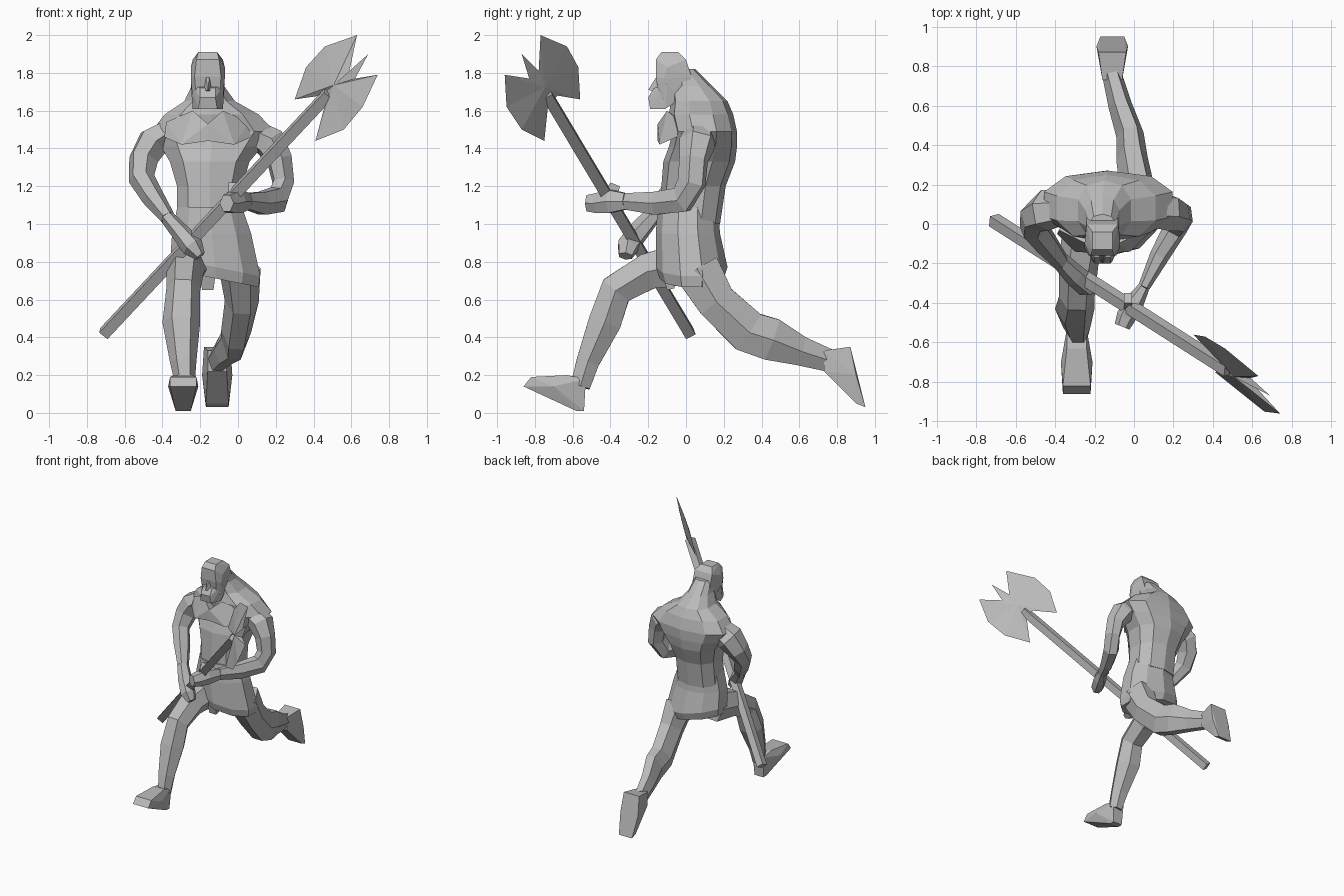
import bpy, bmesh, math
from mathutils import Vector

cube = bpy.data.objects.get("Cube")
if cube:
    bpy.data.objects.remove(cube)

UNIT = 0.01          # all measurements below are in hundredths
CENTRE = -16         # middle line of the body

grey = bpy.data.materials.new("plain grey")
grey.use_nodes = True
grey.diffuse_color = (0.5, 0.5, 0.5, 1)
grey.node_tree.nodes["Principled BSDF"].inputs["Base Color"].default_value = grey.diffuse_color


def finish(name, bm):
    """Turn a bmesh into a flat shaded grey object."""
    bmesh.ops.recalc_face_normals(bm, faces=bm.faces)
    bmesh.ops.scale(bm, vec=Vector((UNIT, UNIT, UNIT)), verts=bm.verts)
    mesh = bpy.data.meshes.new(name)
    bm.to_mesh(mesh)
    bm.free()
    mesh.materials.append(grey)
    obj = bpy.data.objects.new(name, mesh)
    bpy.context.collection.objects.link(obj)
    return obj


def rounded(value, boxy):
    """Push a sine or cosine outwards for a squarer outline."""
    return math.copysign(abs(value) ** boxy, value)


def loft(name, stations, sides=6, side_axis=(1, 0, 0), level=False, turn=0.0, boxy=1.0, shear=None):
    """Skin rings of (x, y, z, half width, half depth) along a path."""
    bm = bmesh.new()
    points = [Vector(s[:3]) for s in stations]
    rings = []
    for i, station in enumerate(stations):
        before, after = points[max(i - 1, 0)], points[min(i + 1, len(points) - 1)]
        tangent = Vector((0, 0, 1)) if level else (after - before).normalized()
        wide = Vector(side_axis)
        wide = (wide - tangent * wide.dot(tangent)).normalized()
        deep = tangent.cross(wide)
        ring = []
        for k in range(sides):
            angle = math.tau * k / sides + turn
            co = points[i] + wide * rounded(math.cos(angle), boxy) * station[3]
            co += deep * rounded(math.sin(angle), boxy) * station[4]
            if shear:
                co.z += shear(co)
            ring.append(bm.verts.new(co))
        rings.append(ring)
    for low, high in zip(rings, rings[1:]):
        for k in range(sides):
            n = (k + 1) % sides
            bm.faces.new((low[k], low[n], high[n], high[k]))
    bm.faces.new(rings[0])
    bm.faces.new(rings[-1])
    return finish(name, bm)


def wrap(bm):
    """Shrink-wrap loose points in a convex skin."""
    hull = bmesh.ops.convex_hull(bm, input=bm.verts)
    spare = {v for v in hull["geom_interior"] + hull["geom_unused"] if isinstance(v, bmesh.types.BMVert)}
    bmesh.ops.delete(bm, geom=list(spare), context="VERTS")


def faceted(name, points, centre=CENTRE):
    """Convex block from (offset, y, z) points mirrored across a centre line."""
    bm = bmesh.new()
    for offset, y, z in points:
        for side in ((1, -1) if offset else (1,)):
            bm.verts.new((centre + side * offset, y, z))
    wrap(bm)
    return finish(name, bm)


# Torso, narrow at the waist and broad over the hunched shoulders
loft("torso", [
    (-15, 2, 100, 18, 16), (-15, 4, 120, 18, 17), (-15, 7, 133, 22, 19),
    (-14, 9, 141, 28, 18), (-13, 10, 149, 34, 17), (-14, 8, 158, 26, 17),
    (-15, 7, 165, 14, 15), (-16, 3, 173, 9, 11), (-16, -2, 182, 7, 7),
], sides=10, level=True, turn=math.pi / 10, boxy=0.85)

# Chest muscles
for side, label in ((1, "left"), (-1, "right")):
    bm = bmesh.new()
    for offset, y, z in ((0, -15, 153), (0, -15, 144), (14, -14, 142), (23, -5, 146),
                         (22, -3, 154), (8, -10, 160), (0, 0, 150), (18, 4, 150)):
        bm.verts.new((CENTRE + side * offset, y, z))
    wrap(bm)
    finish(label + "_chest_muscle", bm)

# Kilt, hanging lower on the left
loft("kilt", [
    (-15, 1, 109, 18, 16), (-14, 1, 95, 22, 17), (-12, 3, 78, 25, 19), (-12, 3, 72, 24, 17),
], sides=10, level=True, turn=math.pi / 10,
    shear=lambda co: -0.2 * (co.x - CENTRE) if co.z < 90 else 0)
faceted("front_flap", [(5, -14, 80), (4, -9, 80), (3, -10, 65), (3, -6, 66)])

# Head
faceted("skull", [(9, -10, 183), (6, -16, 187), (5, -13, 191), (5, -4, 191), (8, 0, 187),
                  (8, 3, 178), (9, -12, 177), (7, -16, 178), (6, -14, 174), (6, -14, 165),
                  (7, 0, 168), (8, -12, 166)])
faceted("nose", [(0, -20, 171), (2, -16, 170), (1, -15, 179)])
faceted("beard", [(9, -10, 174), (4, -17, 172), (4, -20, 167), (5, -19, 161),
                  (8, -11, 161), (7, -3, 166)])

# Arms reaching for the shaft
loft("right_arm", [
    (-36, 8, 149, 7, 9), (-45, 7, 143, 9, 11), (-50, 4, 134, 8, 9), (-51, -2, 124, 7, 7),
    (-45, -9, 114, 6, 7), (-37, -19, 103, 4, 5),
], side_axis=(1, 0, 0.4))
loft("right_hand", [
    (-37, -19, 103, 4, 5), (-30, -26, 95, 5, 6), (-24, -31, 88, 6, 6), (-20, -32, 83, 3, 4),
], side_axis=(1, 0, 0.6))
loft("left_arm", [
    (8, 7, 149, 7, 9), (17, 6, 143, 9, 10), (22, 4, 134, 7, 8), (24, 3, 122, 6, 8),
    (21, -2, 113, 6, 8), (13, -16, 111, 5, 7), (5, -32, 112, 3, 5),
], side_axis=(1, -0.3, 0))
loft("left_hand", [
    (5, -32, 112, 3, 5), (0, -40, 112, 5, 7), (-4, -47, 111, 5, 6), (-6, -52, 111, 4, 5),
], side_axis=(1, -0.4, 0))
faceted("left_thumb", [(2, -36, 116), (2, -43, 117), (2, -40, 122), (2, -35, 120)], centre=-3)

# Front leg, stepping forward
loft("right_leg", [
    (-25, 0, 79, 11, 13), (-28, -20, 75, 10, 11), (-29, -37, 65, 9, 10),
    (-30, -43, 48, 10, 10), (-29, -52, 27, 7, 7), (-28, -56, 14, 5, 6),
])
faceted("right_foot", [(5, -63, 20), (5, -53, 18), (4, -54, 1), (8, -70, 14), (7, -82, 19),
                       (7, -86, 14), (4, -58, 1)], centre=-29)

# Back leg, kicked up behind
loft("left_leg", [
    (1, 6, 76, 11, 14), (2, 16, 59, 9, 12), (-1, 33, 43, 8, 13), (-2, 45, 39, 7, 13),
    (-7, 60, 33, 6, 9), (-11, 75, 28, 5, 7),
])
faceted("left_foot", [(5, 73, 33), (5, 73, 22), (7, 87, 35), (8, 90, 20), (6, 95, 3), (6, 90, 5)],
        centre=-11)

# Long axe shaft
loft("axe_shaft", [(-71, 2, 42, 4, 4), (48, -74, 169, 4, 4)], sides=4, side_axis=(1, 1, 0))

# Double axe blade with a top spike, thick at the middle and sharp at the rim
rim = [(63, -77, 200), (46, -63, 194), (36, -57, 183), (30, -56, 166), (44, -68, 168),
       (46, -73, 163), (41, -75, 144), (56, -87, 150), (66, -95, 162), (74, -96, 179),
       (62, -83, 177), (69, -87, 190), (59, -78, 181)]
bm = bmesh.new()
edge = [bm.verts.new(co) for co in rim]
middle = Vector((52, -76, 173))
across = (Vector(rim[3]) - middle).cross(Vector(rim[0]) - middle).normalized()
for sign in (1, -1):
    hub = bm.verts.new(middle + across * sign * 2)
    for a, b in zip(edge, edge[1:] + edge[:1]):
        bm.faces.new((a, b, hub))
finish("axe_blade", bm)
